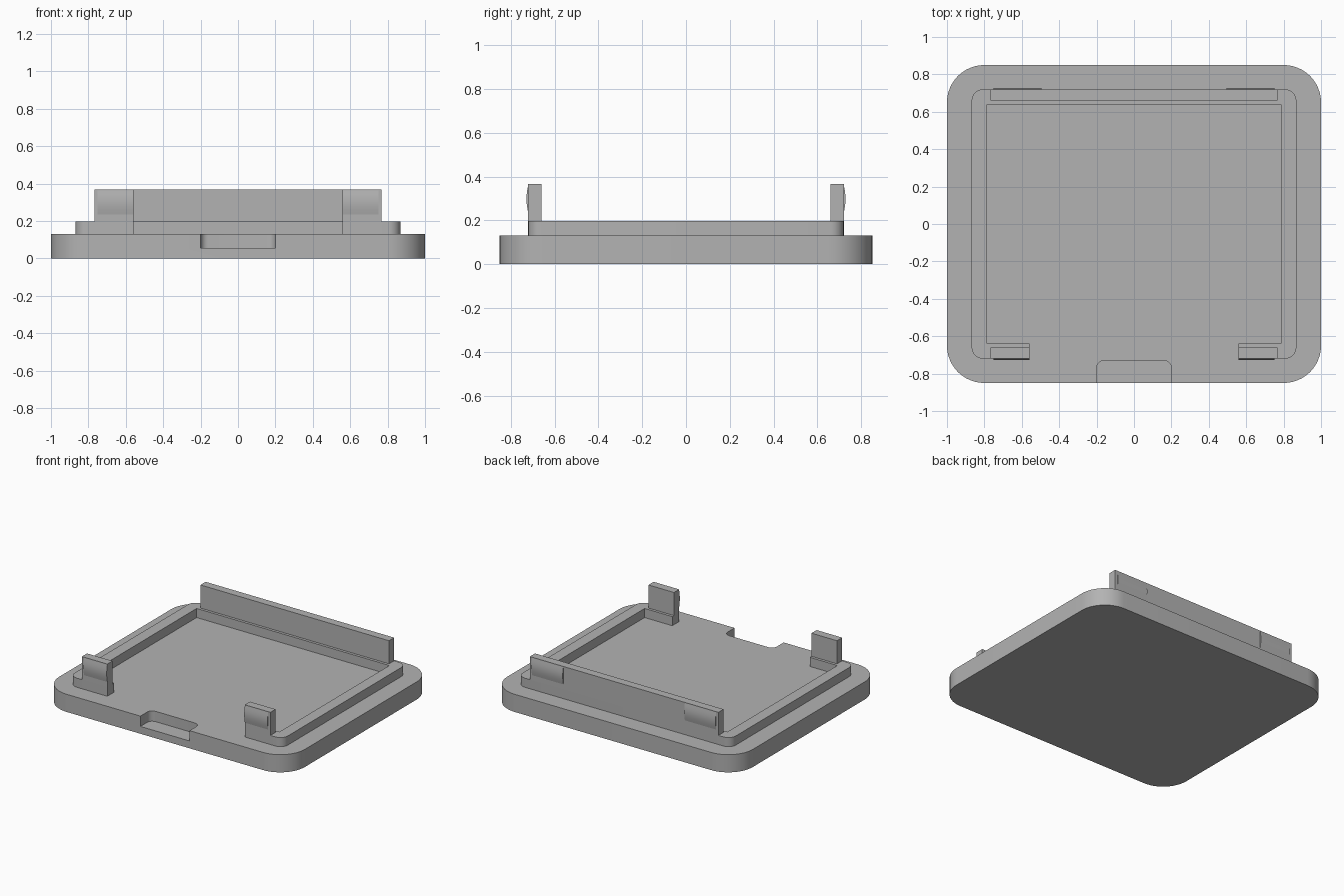
import bpy
import bmesh
import math

if "Cube" in bpy.data.objects:
    bpy.data.objects.remove(bpy.data.objects["Cube"], do_unlink=True)

grey = bpy.data.materials.new("grey plastic")
grey.use_nodes = True
COLOUR = (0.45, 0.45, 0.45, 1)
grey.diffuse_color = COLOUR
grey.node_tree.nodes["Principled BSDF"].inputs["Base Color"].default_value = COLOUR

PLATE_TOP, RIM_TOP, WALL_TOP = 0.13, 0.197, 0.367
RIM_X, RIM_Y = 0.868, 0.72
INNER_X, INNER_Y = 0.785, 0.64
CLIP_IN, CLIP_OUT = 0.56, 0.768
CLIP_Y = 0.66


def arc(cx, cy, r, start, end, steps=12):
    """Points of an arc, angles in degrees."""
    angles = [math.radians(start + (end - start) * i / steps) for i in range(steps + 1)]
    return [(cx + r * math.cos(a), cy + r * math.sin(a)) for a in angles]


def prism(name, outline, low, high, axis="z"):
    """Extrude an outline along z, or a (y, z) outline along x."""
    bm = bmesh.new()
    place = (lambda p: (p[0], p[1], low)) if axis == "z" else (lambda p: (low, p[0], p[1]))
    face = bm.faces.new([bm.verts.new(place(p)) for p in outline])
    moved = bmesh.ops.extrude_face_region(bm, geom=[face])["geom"]
    shift = (0, 0, high - low) if axis == "z" else (high - low, 0, 0)
    bmesh.ops.translate(bm, vec=shift, verts=[v for v in moved if isinstance(v, bmesh.types.BMVert)])
    bmesh.ops.recalc_face_normals(bm, faces=bm.faces)
    mesh = bpy.data.meshes.new(name)
    bm.to_mesh(mesh)
    bm.free()
    mesh.materials.append(grey)
    obj = bpy.data.objects.new(name, mesh)
    bpy.context.collection.objects.link(obj)
    return obj


def select_only(obj):
    bpy.ops.object.select_all(action="DESELECT")
    obj.select_set(True)
    bpy.context.view_layer.objects.active = obj


def smooth(obj):
    select_only(obj)
    bpy.ops.object.shade_smooth_by_angle(angle=math.radians(30))


def box(name, x0, x1, y0, y1, z0, z1):
    return prism(name, [(x0, y0), (x1, y0), (x1, y1), (x0, y1)], z0, z1)


# Base plate with rounded corners
X, Y, R = 1.0, 0.85, 0.2
plate = prism("base_plate",
              arc(X - R, Y - R, R, 0, 90) + arc(R - X, Y - R, R, 90, 180)
              + arc(R - X, R - Y, R, 180, 270) + arc(X - R, R - Y, R, 270, 360),
              0, PLATE_TOP)

# Finger notch cut into the front edge
r = 0.04
cutter = prism("notch_cutter",
               [(-0.2, -1), (0.2, -1)] + arc(0.2 - r, -0.73 - r, r, 0, 90, 6)
               + arc(r - 0.2, -0.73 - r, r, 90, 180, 6), 0.054, 0.3)
cutter.hide_render = True
cut = plate.modifiers.new("notch", "BOOLEAN")
cut.operation, cut.solver, cut.object = "DIFFERENCE", "EXACT", cutter
select_only(plate)
bpy.ops.object.modifier_apply(modifier=cut.name)
bpy.data.objects.remove(cutter, do_unlink=True)
smooth(plate)

# Raised rim, open in the middle of the front
r = 0.06
right_side = ([(CLIP_IN, -INNER_Y), (CLIP_IN, -RIM_Y)]
              + arc(RIM_X - r, r - RIM_Y, r, 270, 360, 8)
              + arc(RIM_X - r, RIM_Y - r, r, 0, 90, 8))
left_side = [(-x, y) for x, y in reversed(right_side)]
inside = [(-INNER_X, -INNER_Y), (-INNER_X, INNER_Y), (INNER_X, INNER_Y), (INNER_X, -INNER_Y)]
smooth(prism("rim", right_side + left_side + inside, PLATE_TOP, RIM_TOP))

# Back wall and the two front clips, standing on the rim
box("back_wall", -CLIP_OUT, CLIP_OUT, CLIP_Y, RIM_Y, RIM_TOP, WALL_TOP)


# Shallow curved snap bumps on the outer faces
def bump(name, x0, x1, side):
    low, high, depth = 0.235, 0.362, 0.008
    steps = 10
    outline = [(side * (RIM_Y + depth * math.sin(math.pi * i / steps)),
                low + (high - low) * i / steps) for i in range(steps + 1)]
    smooth(prism(name, outline, x0, x1, axis="x"))


for label, s in (("left", 1), ("right", -1)):
    x0, x1 = sorted((s * CLIP_IN, s * CLIP_OUT))
    box(label + "_front_clip", x0, x1, -RIM_Y, -CLIP_Y, RIM_TOP, WALL_TOP)
    x0, x1 = sorted((s * CLIP_IN, s * 0.75))
    bump(label + "_front_bump", x0, x1, -1)
    x0, x1 = sorted((s * 0.495, s * 0.75))
    bump(label + "_back_bump", x0, x1, 1)
